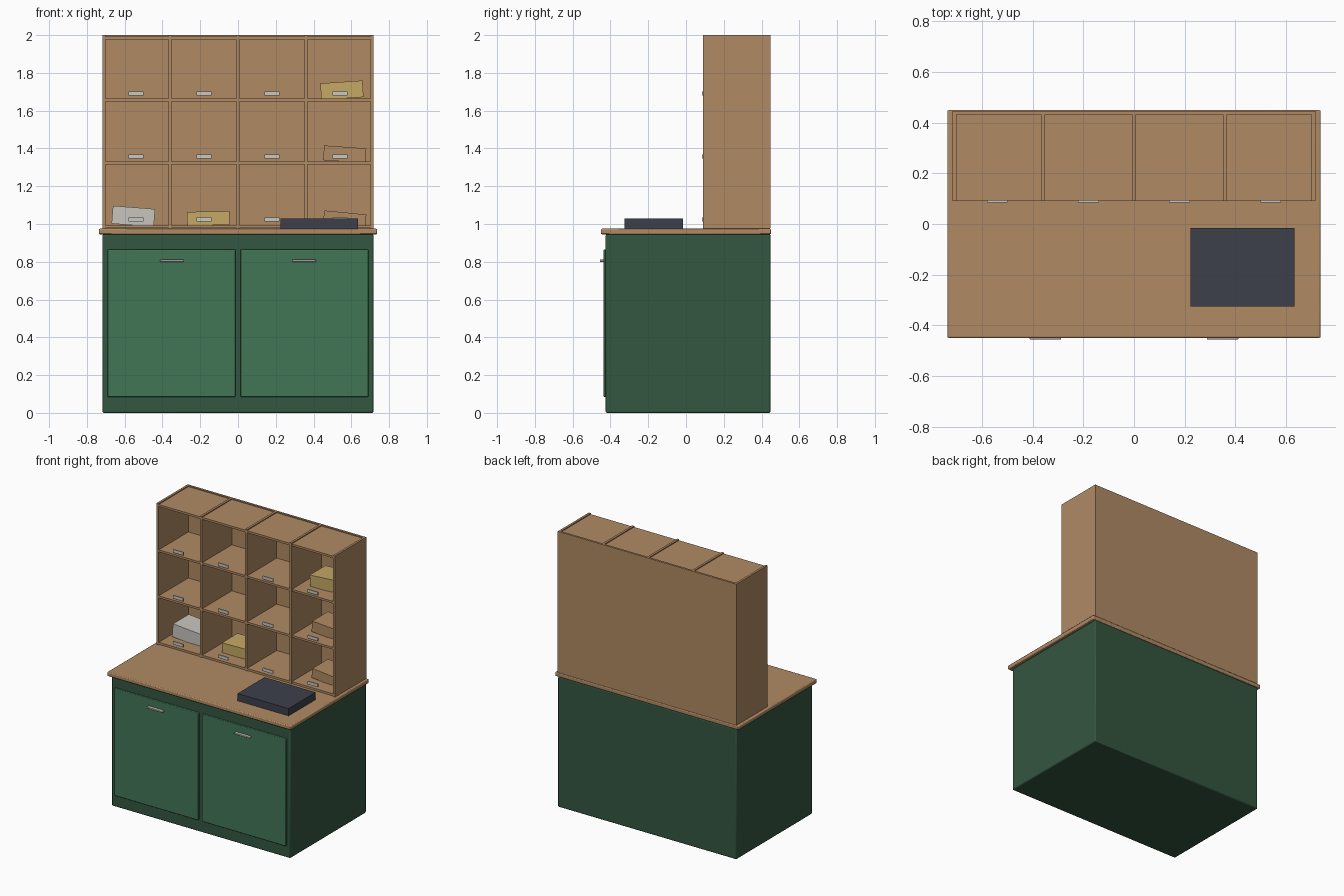
import bpy
from math import radians

if "Cube" in bpy.data.objects:
    bpy.data.objects.remove(bpy.data.objects["Cube"], do_unlink=True)


def material(name, r, g, b):
    m = bpy.data.materials.new(name)
    m.use_nodes = True
    m.diffuse_color = (r, g, b, 1)
    m.node_tree.nodes["Principled BSDF"].inputs["Base Color"].default_value = (r, g, b, 1)
    return m


wood = material("wood", 0.434, 0.254, 0.127)
dark_green = material("dark green", 0.034, 0.093, 0.051)
green = material("door green", 0.054, 0.181, 0.093)
slate = material("slate", 0.045, 0.051, 0.069)
metal = material("pale metal", 0.58, 0.58, 0.56)
paper = material("white paper", 0.58, 0.56, 0.52)
yellow = material("yellow card", 0.56, 0.40, 0.13)


def box(name, mat, x, y, z, bevel=0, tilt=0):
    """Box from (low, high) pairs on each axis, optionally bevelled and tilted."""
    ranges = (x, y, z)
    bpy.ops.mesh.primitive_cube_add(size=1, location=[(a + b) / 2 for a, b in ranges])
    ob = bpy.context.object
    ob.name = name
    ob.scale = [b - a for a, b in ranges]
    bpy.ops.object.transform_apply(location=False, rotation=False, scale=True)
    ob.rotation_euler.y = radians(tilt)
    ob.data.materials.append(mat)
    if bevel:
        mod = ob.modifiers.new("soft edges", "BEVEL")
        mod.width = bevel
        mod.segments = 2
        bpy.ops.object.shade_smooth_by_angle()
    return ob


# Lower cabinet and worktop
box("cabinet", dark_green, (-0.717, 0.717), (-0.425, 0.447), (0, 0.947), 0.008)
box("worktop", wood, (-0.737, 0.737), (-0.45, 0.45), (0.945, 0.975), 0.006)

# Doors with bar handles
for side, s in (("right", -1), ("left", 1)):
    xs = sorted((s * 0.013, s * 0.69))
    box(side + "_door", green, xs, (-0.436, -0.42), (0.085, 0.865), 0.004)
    box(side + "_door_handle", metal, (s * 0.35 - 0.062, s * 0.35 + 0.062),
        (-0.456, -0.434), (0.8, 0.811), 0.002)

# Pigeonhole rack: back, uprights and shelves
front, back = 0.09, 0.447
box("rack_back", wood, (-0.717, 0.717), (0.432, back), (0.975, 2))
for i, x in enumerate((-0.709, -0.36, 0, 0.36, 0.709)):
    box(f"rack_upright_{i + 1}", wood, (x - 0.008, x + 0.008), (front, back), (0.975, 2))
shelf_tops = (0.993, 1.33, 1.664, 1.993)
for i, z in enumerate(shelf_tops):
    box(f"rack_shelf_{i + 1}", wood, (-0.71, 0.71), (front + 0.002, 0.44), (z - 0.015, z))

# Label holder at the front of each pigeonhole
for row, z in enumerate((1.024, 1.358, 1.691)):
    for col in range(4):
        x = -0.54 + col * 0.36
        box(f"label_holder_{row + 1}_{col + 1}", metal, (x - 0.041, x + 0.041),
            (0.084, 0.092), (z - 0.011, z + 0.011))

# Parcels stored in the rack: centre x, shelf, height, tilt
parcels = (
    ("white_parcel", paper, -0.554, 0, 0.095, 4.5),
    ("small_yellow_parcel", yellow, -0.157, 0, 0.073, -1),
    ("low_brown_parcel", wood, 0.565, 0, 0.068, 5.5),
    ("middle_brown_parcel", wood, 0.565, 1, 0.078, 4),
    ("top_yellow_parcel", yellow, 0.55, 2, 0.088, -4),
)
for name, mat, x, shelf, height, tilt in parcels:
    z = shelf_tops[shelf]
    box(name, mat, (x - 0.112, x + 0.112), (0.2, 0.38), (z, z + height), tilt=tilt)

# Weighing plate on the worktop
box("weighing_plate", slate, (0.224, 0.634), (-0.325, -0.015), (0.974, 1.028))
